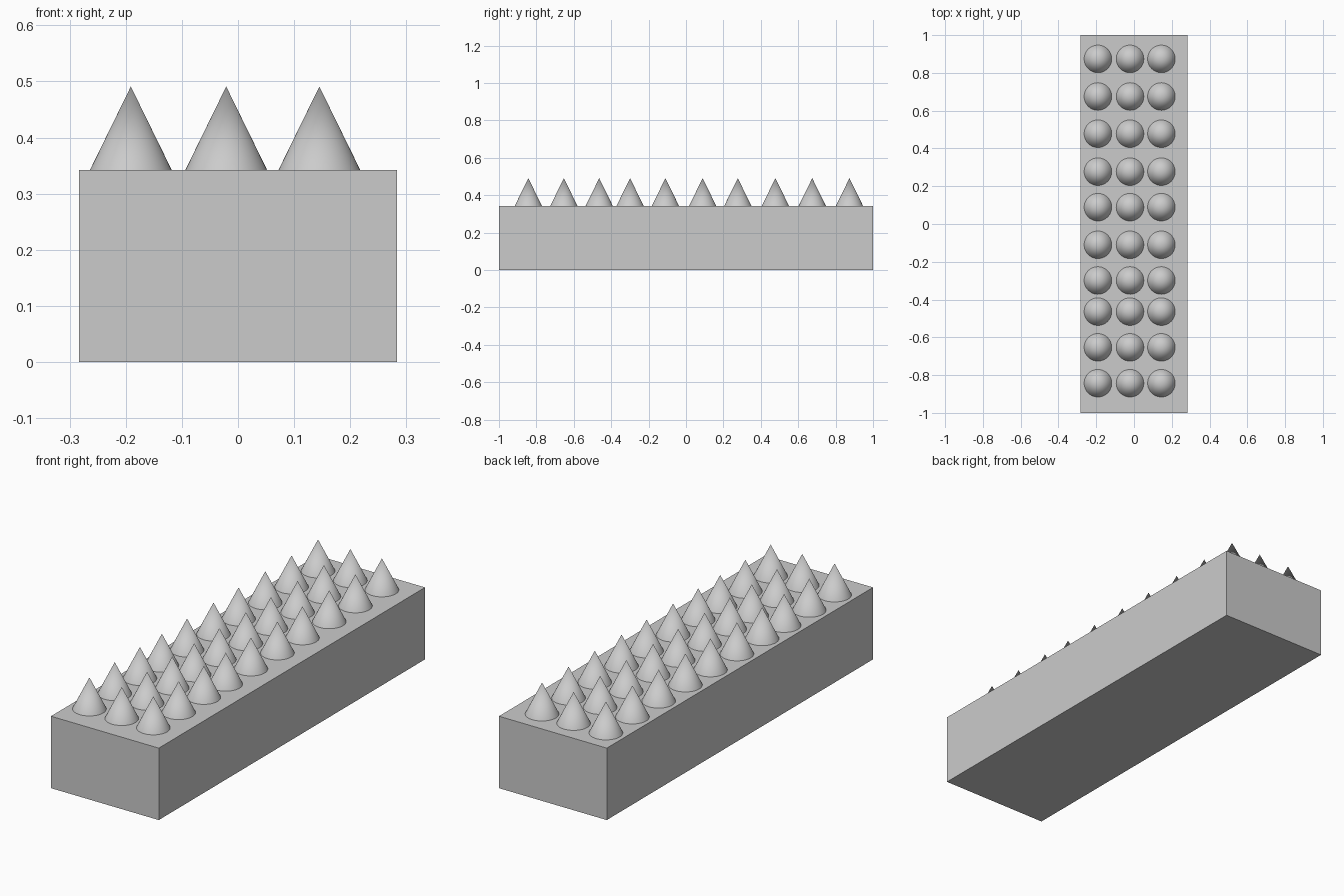
import bpy

if "Cube" in bpy.data.objects:
    bpy.data.objects.remove(bpy.data.objects["Cube"])

TOP = 0.342          # top surface of the block
SPIKE_H = 0.149
SPIKE_R = 0.073
COLUMNS = (-0.191, -0.021, 0.145)
# slightly uneven row spacing along the length
ROWS = (-0.843, -0.653, -0.464, -0.299, -0.11, 0.089, 0.277, 0.478, 0.675, 0.874)

# Base block
bpy.ops.mesh.primitive_cube_add(size=1, location=(0, 0, TOP / 2))
block = bpy.context.object
block.name = "base_block"
block.scale = (0.567, 2.0, TOP)
bpy.ops.object.transform_apply(location=False, rotation=False, scale=True)

# One smooth conical spike, its mesh shared by every copy
bpy.ops.mesh.primitive_cone_add(vertices=48, radius1=SPIKE_R, radius2=0, depth=SPIKE_H)
spike = bpy.context.object
bpy.ops.object.shade_smooth_by_angle()
spike_mesh = spike.data
spike_mesh.name = "spike"
bpy.data.objects.remove(spike)

# Grid of spikes on the top surface
for r, y in enumerate(ROWS, 1):
    for c, x in enumerate(COLUMNS, 1):
        obj = bpy.data.objects.new(f"spike_row{r}_column{c}", spike_mesh)
        obj.location = (x, y, TOP + SPIKE_H / 2)
        bpy.context.collection.objects.link(obj)
